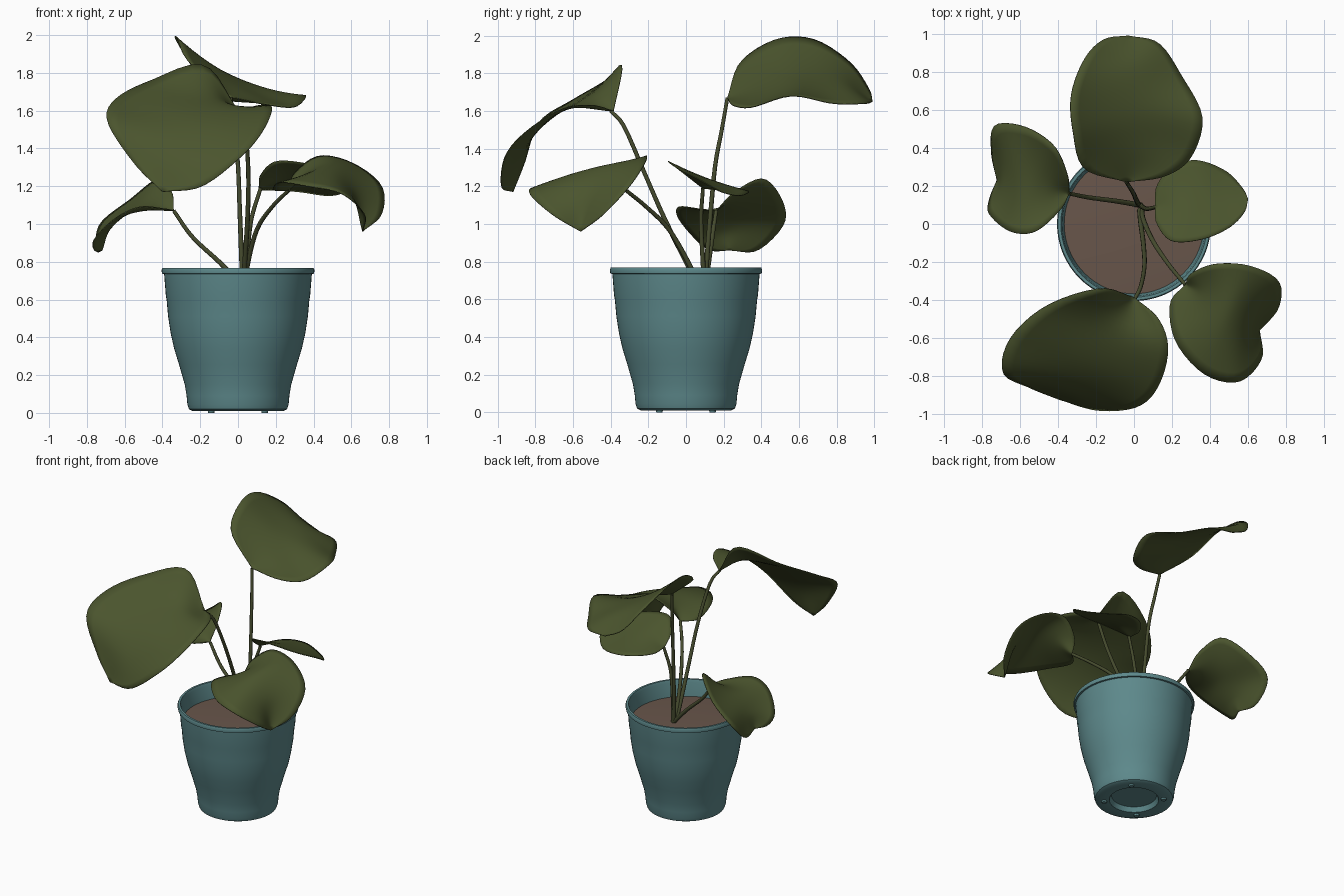
import bpy, bmesh
from math import cos, sin, pi
from mathutils import Vector

cube = bpy.data.objects.get("Cube")
if cube:
    bpy.data.objects.remove(cube, do_unlink=True)


def make_material(name, colour):
    mat = bpy.data.materials.new(name)
    mat.use_nodes = True
    mat.diffuse_color = (*colour, 1)
    mat.node_tree.nodes["Principled BSDF"].inputs["Base Color"].default_value = (*colour, 1)
    return mat


teal = make_material("teal glaze", (0.11, 0.25, 0.26))
brown = make_material("brown soil", (0.14, 0.093, 0.07))
green = make_material("leaf green", (0.07, 0.09, 0.027))
stem_green = make_material("stem green", (0.06, 0.07, 0.027))


def finish(name, bm, mat, angle=0.7):
    """Turn a bmesh into a smooth-shaded object."""
    bmesh.ops.remove_doubles(bm, verts=bm.verts, dist=0.0005)
    bmesh.ops.recalc_face_normals(bm, faces=bm.faces)
    mesh = bpy.data.meshes.new(name)
    bm.to_mesh(mesh)
    bm.free()
    mesh.materials.append(mat)
    obj = bpy.data.objects.new(name, mesh)
    bpy.context.collection.objects.link(obj)
    bpy.ops.object.select_all(action='DESELECT')
    obj.select_set(True)
    bpy.context.view_layer.objects.active = obj
    bpy.ops.object.shade_smooth_by_angle(angle=angle)
    return obj


def skin_rows(rows, closed=False):
    """Bridge rows of points with quads."""
    bm = bmesh.new()
    grid = [[bm.verts.new(p) for p in row] for row in rows]
    for a, b in zip(grid, grid[1:]):
        count = len(a)
        for i in range(count if closed else count - 1):
            j = (i + 1) % count
            bm.faces.new((a[i], a[j], b[j], b[i]))
    return bm


def spline(points, u):
    """Smooth curve through the points, u from 0 to 1."""
    p = [Vector(q) for q in points]
    p = [2 * p[0] - p[1]] + p + [2 * p[-1] - p[-2]]
    s = u * (len(p) - 3)
    i = min(int(s), len(p) - 4)
    t = s - i
    a, b, c, d = p[i:i + 4]
    return b + 0.5 * t * (c - a + t * (2 * a - 5 * b + 4 * c - d + t * (3 * (b - c) + d - a)))


def lathe(name, profile, mat, sides=64):
    rows = [[(r * cos(2 * pi * k / sides), r * sin(2 * pi * k / sides), z)
             for k in range(sides)] for r, z in profile]
    return finish(name, skin_rows(rows, closed=True), mat)


def stem(name, points, steps=20, sides=10):
    rows = []
    for k in range(steps + 1):
        u = k / steps
        ahead = spline(points, min(u + 0.01, 1)) - spline(points, max(u - 0.01, 0))
        turn = ahead.to_track_quat('Z', 'Y')
        radius = 0.014 - 0.004 * u
        rows.append([spline(points, u) + turn @ Vector((radius * cos(2 * pi * i / sides),
                     radius * sin(2 * pi * i / sides), 0)) for i in range(sides)])
    finish(name, skin_rows(rows, closed=True), stem_green)


def leaf(name, base, tip, midrib, edge_a, edge_b, steps=28, half=7):
    """Blade curved across from one edge, over the midrib, to the other."""
    rows = []
    for k in range(steps + 1):
        u = k / steps
        m, a, b = (spline([base, *line, tip], u) for line in (midrib, edge_a, edge_b))
        rows.append([m + v * (b - a) / 2 + v * v * ((a + b) / 2 - m)
                     for v in (i / half for i in range(-half, half + 1))])
    obj = finish(name, skin_rows(rows), green, 1.2)
    solid = obj.modifiers.new("thickness", 'SOLIDIFY')
    solid.thickness = 0.005
    solid.offset = 0


# Pot with rolled rim, hollow inside and recessed underside
lathe("pot", [(0, 0.045), (0.15, 0.045), (0.165, 0.012), (0.24, 0.01), (0.26, 0.02),
              (0.268, 0.045), (0.272, 0.09), (0.282, 0.15), (0.312, 0.255), (0.338, 0.34),
              (0.356, 0.42), (0.37, 0.51), (0.378, 0.6), (0.382, 0.62), (0.391, 0.735),
              (0.402, 0.737), (0.405, 0.755), (0.4, 0.768), (0.385, 0.768), (0.378, 0.75),
              (0.362, 0.6)], teal)
lathe("soil", [(0, 0.66), (0.2, 0.66), (0.367, 0.65)], brown)

# Small feet under the pot
for k in range(4):
    angle = pi / 4 + k * pi / 2
    bm = bmesh.new()
    bmesh.ops.create_cone(bm, cap_ends=True, segments=16, radius1=0.016, radius2=0.02, depth=0.016)
    bmesh.ops.translate(bm, verts=bm.verts, vec=(0.2 * cos(angle), 0.2 * sin(angle), 0.008))
    finish("pot_foot", bm, teal)

# Stems, each running from the soil to a leaf base
stem("back_stem", [(.03, .1, .64), (.02, .11, .8), (.01, .13, 1.05), (0, .155, 1.31),
                   (-.02, .19, 1.5), (-.04, .22, 1.67)])
stem("front_stem", [(.03, .08, .64), (.035, .01, .78), (.05, -.11, 1.02), (.055, -.22, 1.27),
                    (.035, -.33, 1.52), (0, -.4, 1.6)])
stem("right_stem", [(.03, .1, .66), (-.09, .12, .79), (-.24, .14, .93), (-.34, .16, 1.07)])
stem("front_left_stem", [(.04, .08, .64), (.05, .02, .78), (.1, -.09, .97),
                         (.18, -.21, 1.09), (.27, -.32, 1.18)])
stem("left_stem", [(.035, .1, .64), (.045, .09, .8), (.07, .08, 1.02), (.12, .09, 1.19)])

# Leaves
leaf("back_leaf", (-.04, .22, 1.67), (-.03, .99, 1.65),
     [(-.02, .42, 1.74), (0, .62, 1.77), (-.01, .83, 1.75)],
     [(-.26, .29, 1.86), (-.32, .48, 1.98), (-.33, .68, 1.98), (-.26, .87, 1.86),
      (-.16, .97, 1.72)],
     [(.16, .25, 1.63), (.3, .35, 1.62), (.36, .56, 1.68), (.25, .78, 1.64), (.13, .95, 1.64)])
leaf("front_leaf", (0, -.385, 1.6), (-.4, -.92, 1.17),
     [(-.1, -.53, 1.65), (-.23, -.73, 1.55), (-.34, -.87, 1.38)],
     [(-.18, -.34, 1.84), (-.46, -.43, 1.76), (-.65, -.6, 1.66), (-.69, -.78, 1.54),
      (-.55, -.86, 1.32)],
     [(.13, -.5, 1.63), (.18, -.66, 1.61), (.13, -.85, 1.49), (.02, -.96, 1.36),
      (-.19, -.98, 1.2)])
leaf("right_leaf", (-.34, .16, 1.07), (-.72, .23, .86),
     [(-.46, .19, 1.09), (-.58, .21, 1.06), (-.68, .23, .97)],
     [(-.35, .26, 1.17), (-.42, .41, 1.24), (-.57, .51, 1.13), (-.73, .52, 1), (-.75, .38, .86)],
     [(-.39, .07, 1.08), (-.52, -.04, 1.09), (-.65, -.04, 1.03), (-.76, .05, .92),
      (-.76, .13, .86)])
leaf("front_left_leaf", (.27, -.32, 1.18), (.66, -.56, .96),
     [(.37, -.39, 1.27), (.5, -.47, 1.3), (.61, -.53, 1.18)],
     [(.3, -.26, 1.27), (.43, -.21, 1.36), (.61, -.22, 1.32), (.76, -.3, 1.2), (.76, -.44, 1.05)],
     [(.19, -.42, 1.18), (.22, -.62, 1.22), (.37, -.79, 1.2), (.55, -.83, 1.16),
      (.67, -.71, 1.05)])
leaf("left_leaf", (.11, .09, 1.19), (.6, .13, 1.2),
     [(.24, .1, 1.24), (.37, .11, 1.24), (.5, .12, 1.22)],
     [(.12, 0, 1.26), (.2, -.09, 1.33), (.36, -.08, 1.32), (.5, -.02, 1.28), (.58, .06, 1.24)],
     [(.12, .2, 1.18), (.2, .3, 1.18), (.33, .335, 1.17), (.48, .28, 1.15), (.57, .19, 1.17)])
